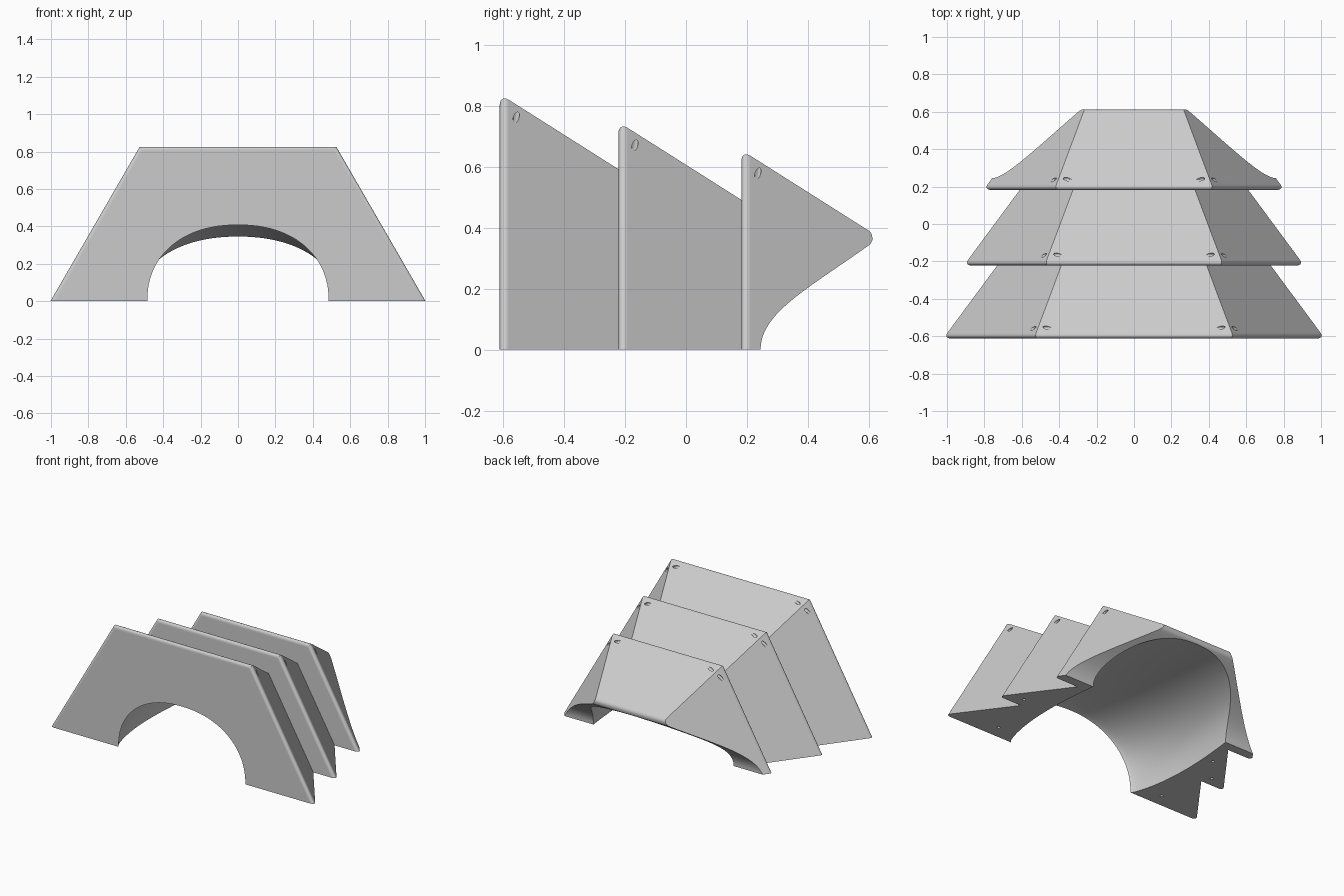
import bpy, bmesh, math
from mathutils import Vector, geometry

cube = bpy.data.objects.get("Cube")
if cube:
    bpy.data.objects.remove(cube, do_unlink=True)

grey = bpy.data.materials.new("light grey")
grey.use_nodes = True
grey.diffuse_color = (0.6, 0.6, 0.6, 1)
grey.node_tree.nodes["Principled BSDF"].inputs["Base Color"].default_value = (0.6, 0.6, 0.6, 1)

LEAN, TAPER, DROP = 0.578, 0.74, 0.633   # side lean, side taper, roof slope
BACK = 0.612


def make_object(name, bm):
    bmesh.ops.recalc_face_normals(bm, faces=bm.faces[:])
    mesh = bpy.data.meshes.new(name)
    bm.to_mesh(mesh)
    bm.free()
    mesh.materials.append(grey)
    obj = bpy.data.objects.new(name, mesh)
    bpy.context.collection.objects.link(obj)
    return obj


def loft(bm, rings):
    """Closed solid through a list of rings of points."""
    rows = [[bm.verts.new(p) for p in ring] for ring in rings]
    count = len(rows[0])
    for a, b in zip(rows, rows[1:]):
        for i in range(count):
            j = (i + 1) % count
            bm.faces.new((a[i], a[j], b[j], b[i]))
    bm.faces.new(rows[0])
    bm.faces.new(rows[-1])


def trapezoid(y, width, height):
    top = width - LEAN * height
    return [(-width, y, 0), (-top, y, height), (top, y, height), (width, y, 0)]


def add_rod(bm, start, end, radius):
    axis = Vector(end) - Vector(start)
    made = bmesh.ops.create_cone(bm, cap_ends=True, segments=20, radius1=radius,
                                 radius2=radius, depth=axis.length)
    turn = axis.to_track_quat('Z', 'Y')
    for v in made["verts"]:
        v.co = turn @ v.co + (Vector(start) + Vector(end)) / 2


def round_edges(bm, edges, offset):
    bmesh.ops.bevel(bm, geom=edges, offset=offset, offset_type='OFFSET',
                    segments=8, profile=0.5, affect='EDGES', clamp_overlap=True)


def make_segment(name, y0, y1, width, height):
    """Tapering block with a rounded front rim; the last also has a rounded tip."""
    bm = bmesh.new()
    depth = y1 - y0
    loft(bm, [trapezoid(y0, width, height),
              trapezoid(y1, width - TAPER * depth, height - DROP * depth)])
    rim = [e for e in bm.edges if all(abs(v.co.y - y0) < 1e-4 for v in e.verts)
           and max(v.co.z for v in e.verts) > 0.01]
    round_edges(bm, rim, 0.036)
    if y1 == BACK:
        tip = [e for e in bm.edges
               if all(abs(v.co.y - y1) < 1e-4 and v.co.z > 0.1 for v in e.verts)]
        round_edges(bm, tip, 0.014)
    return make_object(name, bm)


def arch_ring(y):
    """Arch that bulges between its ends and gets lower to the back."""
    t = min(max((y + BACK) / (2 * BACK), 0), 1)
    bulge = math.sin(math.pi * t ** 0.7)
    width, height, power = 0.485 + 0.08 * bulge, 0.408 - 0.063 * t + 0.03 * bulge, 2.2
    ring = [(-width, y, -0.1)]
    steps = 48
    for i in range(steps + 1):
        a = math.pi * (1 - i / steps)
        c, s = math.cos(a), max(math.sin(a), 0)
        ring.append((math.copysign(abs(c) ** (2 / power), c) * width, y,
                     s ** (2 / power) * height))
    return ring + [(width, y, -0.1)]


def combine(obj, other, operation):
    """Apply a boolean to the object and remove the other one."""
    mod = obj.modifiers.new("combine", 'BOOLEAN')
    mod.operation, mod.solver, mod.object = operation, 'EXACT', other
    bpy.ops.object.select_all(action='DESELECT')
    obj.select_set(True)
    bpy.context.view_layer.objects.active = obj
    bpy.ops.object.modifier_apply(modifier=mod.name)
    bpy.data.objects.remove(other, do_unlink=True)


# Three stepped segments, each sunk a little into the next, joined into one body
segments = [(-BACK, -0.18, 1.02, 0.84), (-0.222, 0.225, 0.91, 0.748),
            (0.182, BACK, 0.805, 0.656)]
body = make_segment("stepped_arch_body", *segments[0])
for part in segments[1:]:
    combine(body, make_segment("segment", *part), 'UNION')

# Curved undercut that sweeps up from the rear feet to the tip of the roof
sweep = geometry.interpolate_bezier(Vector((0, 0.245, 0)), Vector((0, 0.245, 0.12)),
                                    Vector((0, 0.4, 0.2)), Vector((0, 0.598, 0.341)), 24)
outline = [(0.245, -0.1)] + [(p.y, p.z) for p in sweep]
outline += [(0.607, 0.349), (0.613, 0.36), (0.7, 0.36), (0.7, -0.1)]
bm = bmesh.new()
loft(bm, [[(x, y, z) for y, z in outline] for x in (-1, 1)])
combine(body, make_object("undercut_cutter", bm), 'DIFFERENCE')

# Arched passage with a straight lead-in at each end
stations = [-0.7] + [-BACK + 2 * BACK * (i / 32) ** 1.4 for i in range(33)] + [0.7]
bm = bmesh.new()
loft(bm, [arch_ring(y) for y in stations])
combine(body, make_object("passage_cutter", bm), 'DIFFERENCE')

# Slanted pin holes through the roof corners, and small holes under the feet
bm = bmesh.new()
for side in (-1, 1):
    for y0, y1, width, height in segments:
        corner = width - LEAN * height
        a = Vector((side * (corner - 0.071), y0 + 0.057, height - 0.036))
        b = Vector((side * (corner + 0.006), y0 + 0.054, height - 0.078))
        add_rod(bm, a - (b - a), b + (b - a), 0.01)
    for x, y in ((0.66, -0.52), (0.76, -0.155), (0.63, 0.01)):
        add_rod(bm, (side * x, y, -0.05), (side * x, y, 0.04), 0.01)
combine(body, make_object("hole_cutter", bm), 'DIFFERENCE')

bpy.ops.object.shade_smooth_by_angle(angle=math.radians(30))
weighted = body.modifiers.new("even_shading", 'WEIGHTED_NORMAL')
weighted.keep_sharp = True
